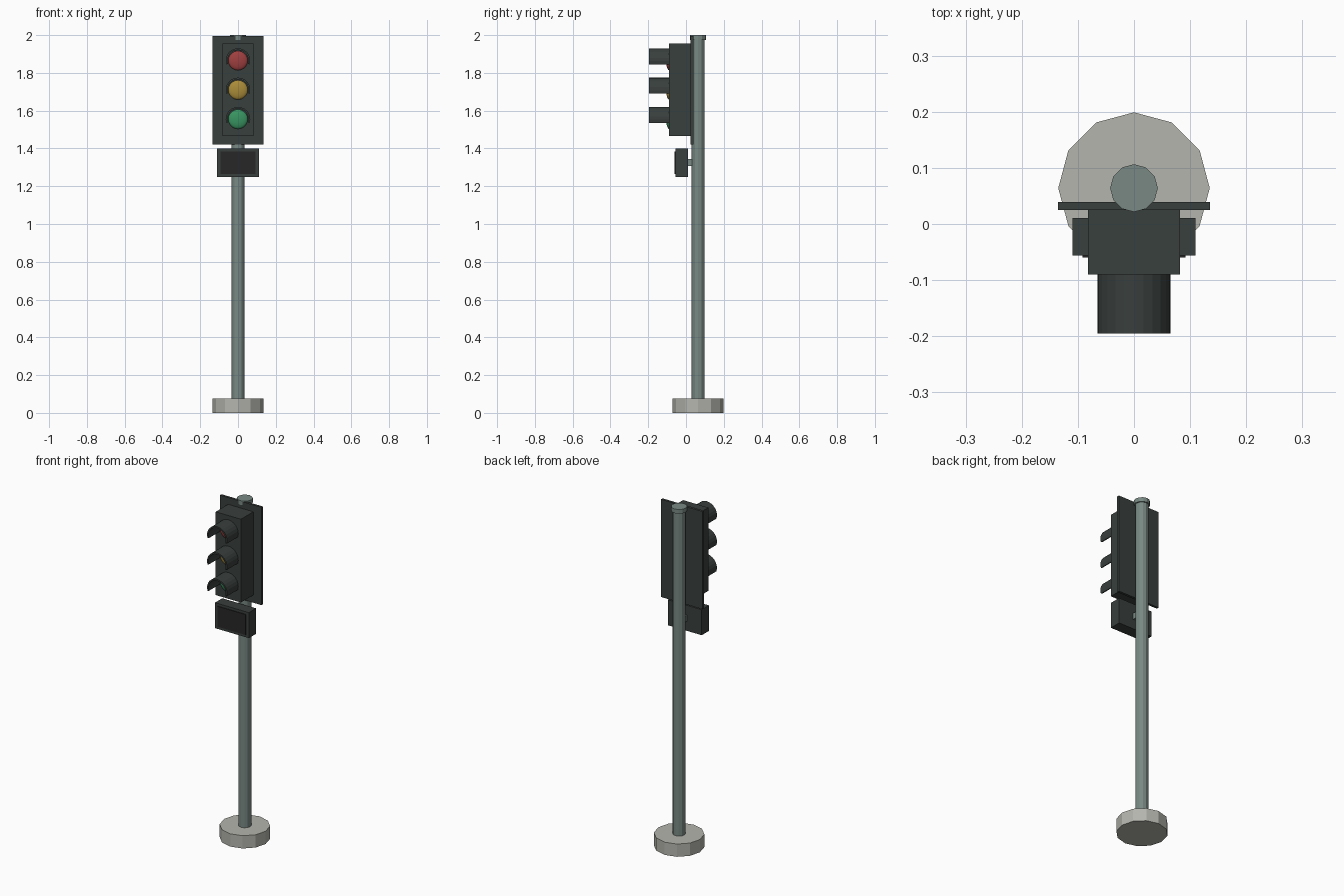
import bpy, bmesh, math
from mathutils import Matrix

if "Cube" in bpy.data.objects:
    bpy.data.objects.remove(bpy.data.objects["Cube"])

POLE_Y = 0.064


def material(name, rgb):
    m = bpy.data.materials.new(name)
    m.diffuse_color = (*rgb, 1)
    m.use_nodes = True
    m.node_tree.nodes["Principled BSDF"].inputs["Base Color"].default_value = m.diffuse_color
    return m


DARK = material("dark_casing", (0.04, 0.05, 0.047))
BLACK = material("black_panel", (0.02, 0.02, 0.02))
STEEL = material("green_grey_steel", (0.19, 0.25, 0.23))
STONE = material("concrete", (0.46, 0.46, 0.42))
RED = material("red_glass", (0.35, 0.05, 0.05))
AMBER = material("amber_glass", (0.40, 0.26, 0.04))
GREEN = material("green_glass", (0.04, 0.30, 0.12))


def finish(name, bm, mat):
    bmesh.ops.recalc_face_normals(bm, faces=bm.faces)
    me = bpy.data.meshes.new(name)
    bm.to_mesh(me)
    bm.free()
    me.materials.append(mat)
    ob = bpy.data.objects.new(name, me)
    bpy.context.collection.objects.link(ob)
    return ob


def box(name, x, y, z, mat):
    bm = bmesh.new()
    lo, hi = (x[0], y[0], z[0]), (x[1], y[1], z[1])
    mid = [(a + b) / 2 for a, b in zip(lo, hi)]
    size = [b - a for a, b in zip(lo, hi)]
    bmesh.ops.create_cube(bm, size=1, matrix=Matrix.Translation(mid) @ Matrix.Diagonal((*size, 1)))
    return finish(name, bm, mat)


def upright(name, r, z0, z1, mat, sides=12):
    bm = bmesh.new()
    bmesh.ops.create_cone(bm, cap_ends=True, segments=sides, radius1=r, radius2=r, depth=z1 - z0,
                          matrix=Matrix.Translation((0, POLE_Y, (z0 + z1) / 2)))
    return finish(name, bm, mat)


def visor(name, z, r_out=0.065, r_in=0.056, y0=-0.195, y1=-0.088, steps=14):
    # open-bottomed arched shell swept over the lamp
    bm = bmesh.new()
    rings = []
    for i in range(steps + 1):
        a = math.radians(-18 + 216 * i / steps)
        c, s = math.cos(a), math.sin(a)
        rings.append([bm.verts.new((r * c, y, z + r * s))
                      for r, y in ((r_out, y0), (r_out, y1), (r_in, y1), (r_in, y0))])
    for a, b in zip(rings, rings[1:]):
        for k in range(4):
            n = (k + 1) % 4
            bm.faces.new((a[k], a[n], b[n], b[k]))
    bm.faces.new(rings[0])
    bm.faces.new(rings[-1])
    return finish(name, bm, DARK)


def lens(name, z, mat, r=0.052, bulge=0.016):
    # shallow glass dome facing forward
    bm = bmesh.new()
    bmesh.ops.create_uvsphere(bm, u_segments=20, v_segments=10, radius=r,
                              matrix=Matrix.Translation((0, -0.089, z))
                              @ Matrix.Diagonal((1, bulge / r, 1, 1))
                              @ Matrix.Rotation(math.pi / 2, 4, 'X'))
    for f in bm.faces:
        f.smooth = True
    return finish(name, bm, mat)


# Base and pole
upright("base", 0.135, 0, 0.075, STONE)
upright("pole", 0.035, 0.07, 1.98, STEEL)
upright("pole_cap", 0.0425, 1.975, 2.0, STEEL)

# Signal head
box("backplate", (-0.135, 0.135), (0.025, 0.039), (1.42, 1.995), DARK)
box("housing", (-0.082, 0.082), (-0.09, 0.03), (1.465, 1.955), DARK)
for label, z, mat in (("red", 1.865, RED), ("amber", 1.71, AMBER), ("green", 1.555, GREEN)):
    lens(label + "_lens", z, mat)
    visor(label + "_visor", z)

# Lower display box with panel and bracket
box("display_box", (-0.11, 0.11), (-0.056, 0.011), (1.25, 1.40), DARK)
box("display_panel", (-0.092, 0.092), (-0.06, -0.05), (1.265, 1.385), BLACK)
box("display_bracket", (-0.015, 0.015), (0.005, 0.04), (1.307, 1.343), STEEL)
